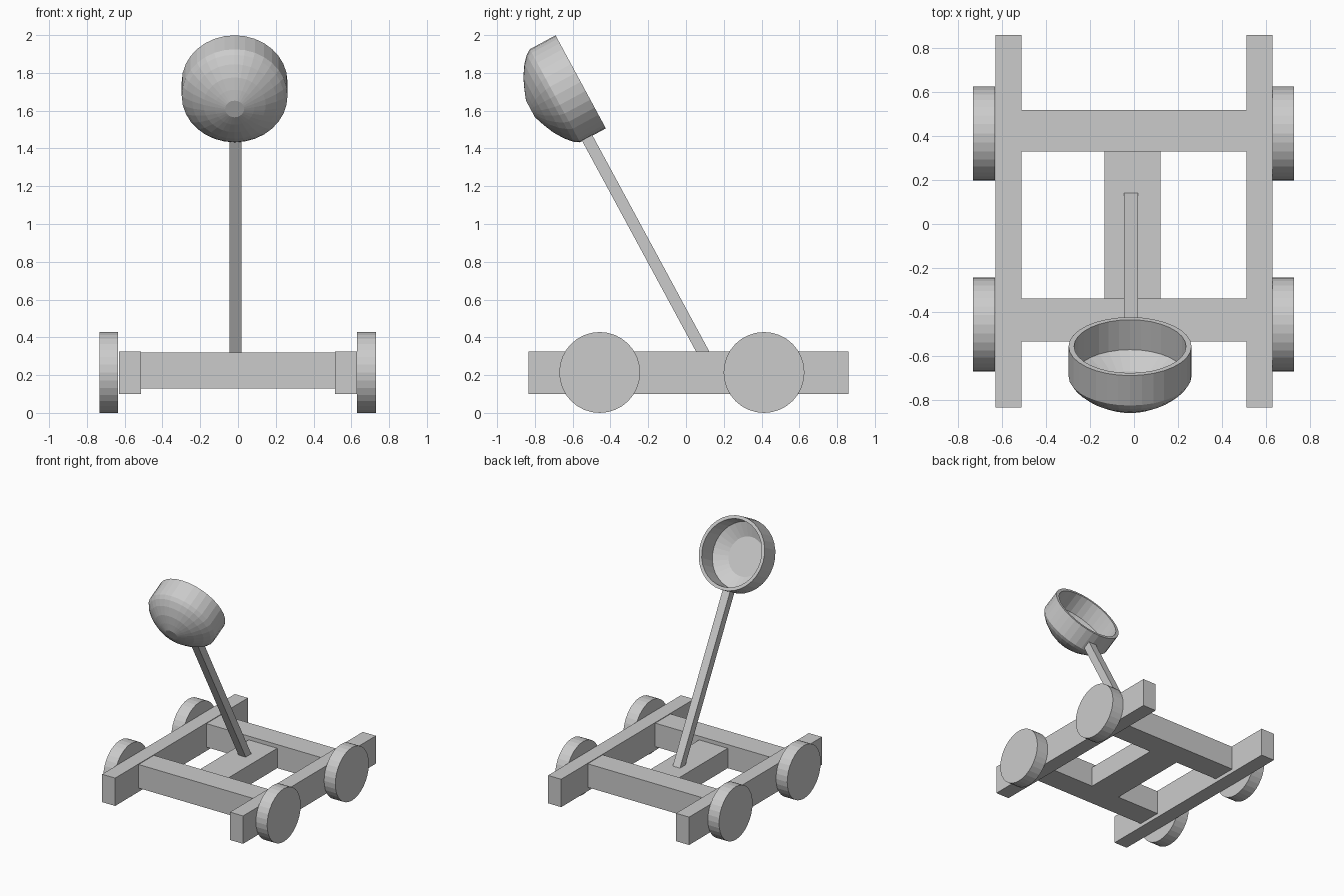
import bpy, bmesh, math
from mathutils import Matrix, Vector

if "Cube" in bpy.data.objects:
    bpy.data.objects.remove(bpy.data.objects["Cube"])


def box(name, x, y, z, frame=Matrix()):
    """Box from (min, max) ranges along each axis."""
    bm = bmesh.new()
    size = [r[1] - r[0] for r in (x, y, z)]
    mid = Vector([(r[0] + r[1]) / 2 for r in (x, y, z)])
    bmesh.ops.create_cube(bm, size=1, matrix=Matrix.Translation(mid) @ Matrix.Diagonal((*size, 1)))
    return finish(name, bm, frame)


def finish(name, bm, frame=Matrix()):
    bmesh.ops.recalc_face_normals(bm, faces=bm.faces)
    mesh = bpy.data.meshes.new(name)
    bm.to_mesh(mesh)
    bm.free()
    ob = bpy.data.objects.new(name, mesh)
    bpy.context.collection.objects.link(ob)
    ob.matrix_world = frame
    return ob


def wheel(name, x, y):
    bm = bmesh.new()
    bmesh.ops.create_cone(bm, cap_ends=True, segments=32, radius1=0.214, radius2=0.214, depth=0.1)
    finish(name, bm, Matrix.Translation((x, y, 0.214)) @ Matrix.Rotation(math.pi / 2, 4, 'Y'))


def lathe(name, profile, frame, segments=32):
    """Revolve (radius, height) points about local z and cap both ends."""
    bm = bmesh.new()
    rings = []
    for r, z in profile:
        rings.append([bm.verts.new((r * math.cos(a), r * math.sin(a), z))
                      for a in (2 * math.pi * i / segments for i in range(segments))])
    for a, b in zip(rings, rings[1:]):
        for i in range(segments):
            j = (i + 1) % segments
            bm.faces.new((a[i], a[j], b[j], b[i]))
    bm.faces.new(rings[0])
    bm.faces.new(rings[-1])
    return finish(name, bm, frame)


# Chassis rails and wheels
for side, label in ((-1, "left"), (1, "right")):
    box(label + "_rail", sorted((side * 0.513, side * 0.63)), (-0.835, 0.86), (0.10, 0.325))
    for y, end in ((-0.457, "front"), (0.413, "back")):
        wheel(f"{end}_{label}_wheel", side * 0.682 - 0.002, y)

# Cross beams and central board
box("front_beam", (-0.513, 0.513), (-0.535, -0.34), (0.13, 0.32))
box("back_beam", (-0.513, 0.513), (0.33, 0.52), (0.13, 0.32))
box("centre_board", (-0.135, 0.12), (-0.34, 0.33), (0.13, 0.29))

# Tilted frame: local z leaves the bowl opening, local y runs down the arm
tilt = Matrix.Translation((-0.018, -0.5575, 1.7525)) @ Matrix.Rotation(-math.radians(61.6), 4, 'X')
box("throwing_arm", (-0.028, 0.037), (0.265, 1.62), (-0.142, -0.08), tilt)

# Hollow bowl
lathe("bowl", [(0.05, -0.302), (0.105, -0.282), (0.165, -0.256), (0.224, -0.218),
               (0.262, -0.183), (0.28, -0.155), (0.28, 0), (0.255, 0),
               (0.255, -0.155), (0.15, -0.21)], tilt)
